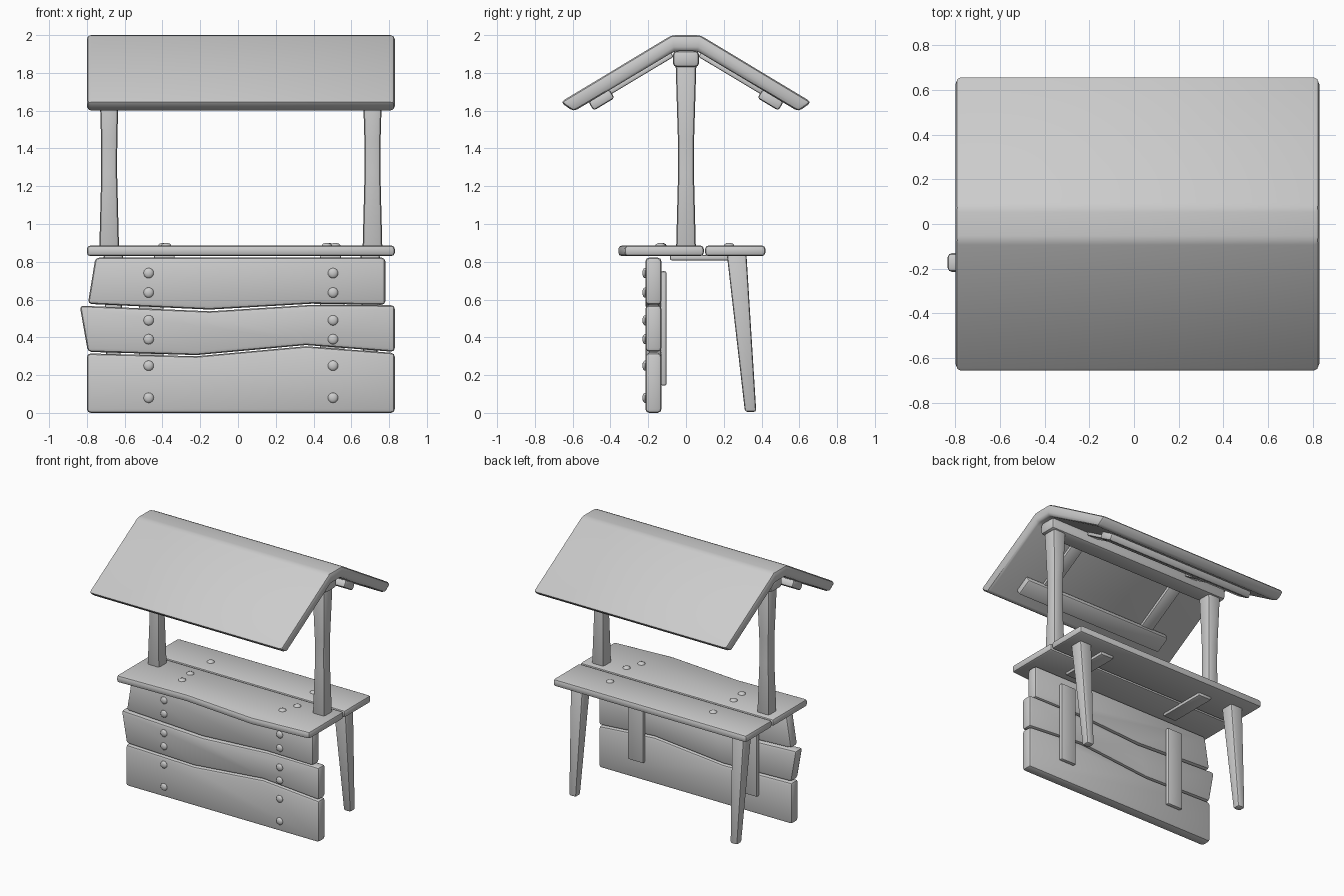
import bpy, bmesh, math
from mathutils import Vector, Matrix

if "Cube" in bpy.data.objects:
    bpy.data.objects.remove(bpy.data.objects["Cube"])


def finish(name, bm, bevel=0.0, segs=2):
    """Round the hard edges, then make a smooth-by-angle object."""
    bmesh.ops.recalc_face_normals(bm, faces=bm.faces)
    if bevel:
        edges = [e for e in bm.edges if e.calc_face_angle(0) > 0.5]
        bmesh.ops.bevel(bm, geom=edges, offset=bevel, segments=segs,
                        profile=0.5, affect='EDGES', clamp_overlap=True)
    me = bpy.data.meshes.new(name)
    bm.to_mesh(me)
    bm.free()
    ob = bpy.data.objects.new(name, me)
    bpy.context.collection.objects.link(ob)
    bpy.ops.object.select_all(action='DESELECT')
    ob.select_set(True)
    bpy.context.view_layer.objects.active = ob
    bpy.ops.object.shade_smooth_by_angle(angle=math.radians(40))
    return ob


def bridge(name, rings, bevel):
    """Solid skinned through rings of equal vertex count."""
    bm = bmesh.new()
    vs = [[bm.verts.new(p) for p in r] for r in rings]
    n = len(vs[0])
    for a, b in zip(vs, vs[1:]):
        for i in range(n):
            j = (i + 1) % n
            bm.faces.new((a[i], a[j], b[j], b[i]))
    bm.faces.new(vs[0])
    bm.faces.new(vs[-1])
    return finish(name, bm, bevel)


def prism(name, outline, axis, a, b, bevel):
    """Extrude a 2D outline along axis from a to b."""
    def put(p, t):
        return {'x': (t, p[0], p[1]), 'y': (p[0], t, p[1]),
                'z': (p[0], p[1], t)}[axis]
    return bridge(name, [[put(p, t) for p in outline] for t in (a, b)], bevel)


def stick(name, sections, bevel):
    """Square post through (x, y, z, half width) sections."""
    sq = ((-1, -1), (1, -1), (1, 1), (-1, 1))
    return bridge(name, [[(x + h * u, y + h * v, z) for u, v in sq]
                         for x, y, z, h in sections], bevel)


def box(name, lo, hi, bevel):
    outline = [(lo[0], lo[1]), (hi[0], lo[1]), (hi[0], hi[1]), (lo[0], hi[1])]
    return prism(name, outline, 'z', lo[2], hi[2], bevel)


def nail(name, pos, axis):
    bm = bmesh.new()
    size = Vector((0.027, 0.027, 0.027))
    size['xyz'.index(axis)] = 0.014
    bmesh.ops.create_uvsphere(bm, u_segments=12, v_segments=8, radius=1,
                              matrix=Matrix.Translation(pos) @ Matrix.Diagonal(size).to_4x4())
    return finish(name, bm)


# Roof: one bent slab
half = [(0.665, 1.645), (0.075, 2.0)]
under = [(0.06, 1.915), (0.595, 1.595)]
roof = ([(-y, z) for y, z in half] + half[::-1] +
        under[::-1] + [(-y, z) for y, z in under])
prism("roof", roof, 'x', -0.80, 0.83, 0.022)

# Roof battens and rafters under each slope
d = Vector((0.535, -0.32)).normalized()
n = Vector((d.y, -d.x))


def slope_strip(name, side, s0, s1, thick, x0, x1, bevel):
    base = Vector(under[0]) - n * 0.005
    if n.y > 0:
        base = Vector(under[0])
    pts = [base + d * s0, base + d * s1, base + d * s1 + n * thick, base + d * s0 + n * thick]
    prism(name, [(side * p.x, p.y) for p in pts], 'x', x0, x1, bevel)


for side, label in ((-1, "front"), (1, "back")):
    slope_strip(label + "_roof_batten", side, 0.40, 0.53, 0.055, -0.63, 0.63, 0.015)
    for x in (-0.45, 0.43):
        slope_strip(label + "_rafter", side, 0.02, 0.42, 0.028, x - 0.05, x + 0.05, 0.008)

# Ridge beam and posts
box("ridge_beam", (-0.77, -0.07, 1.83), (0.79, 0.07, 1.918), 0.024)
for x in (-0.682, 0.712):
    stick("post", [(x, 0, 0.84, 0.053), (x, 0, 1.27, 0.042),
                   (x, 0, 1.45, 0.043), (x, 0, 1.85, 0.055)], 0.018)

# Counter boards, the front one with a wavy edge
wave = [(-0.80, -0.325), (-0.22, -0.308), (0.36, -0.358), (0.83, -0.325)]
prism("counter_front_board", wave + [(0.83, 0.094), (-0.80, 0.094)], 'z', 0.83, 0.886, 0.018)
box("counter_back_board", (-0.80, 0.101, 0.83), (0.83, 0.42, 0.886), 0.018)
for x in (-0.39, 0.49):
    box("counter_cleat", (x - 0.055, -0.085, 0.808), (x + 0.055, 0.30, 0.835), 0.008)

# Front planks
planks = {
    "bottom_plank": [(-0.80, 0.0), (0.83, 0.0), (0.83, 0.317), (0.36, 0.353),
                     (-0.22, 0.300), (-0.80, 0.315)],
    "middle_plank": [(-0.795, 0.323), (-0.22, 0.306), (0.36, 0.359), (0.83, 0.323),
                     (0.83, 0.57), (0.39, 0.572), (-0.15, 0.538), (-0.838, 0.568)],
    "top_plank": [(-0.795, 0.577), (-0.15, 0.547), (0.39, 0.578), (0.78, 0.572),
                  (0.78, 0.822), (-0.755, 0.822)],
}
for name, outline in planks.items():
    prism(name, outline, 'y', -0.215, -0.13, 0.02)
for x in (-0.46, 0.50):
    box("plank_batten", (x - 0.065, -0.135, 0.145), (x + 0.065, -0.103, 0.75), 0.01)

# Splayed back legs
for x in (-0.66, 0.70):
    stick("back_leg", [(x, 0.268, 0.84, 0.052), (x, 0.342, 0.005, 0.03)], 0.014)

# Nails in the planks and the counter
for z in (0.08, 0.25, 0.39, 0.49, 0.637, 0.74):
    for x in (-0.473, 0.503):
        nail("plank_nail", (x, -0.217, z), 'y')
for x, y in ((-0.38, -0.13), (-0.395, -0.01), (-0.39, 0.228),
             (0.47, -0.135), (0.515, -0.02), (0.48, 0.228)):
    nail("counter_nail", (x, y, 0.886), 'z')
